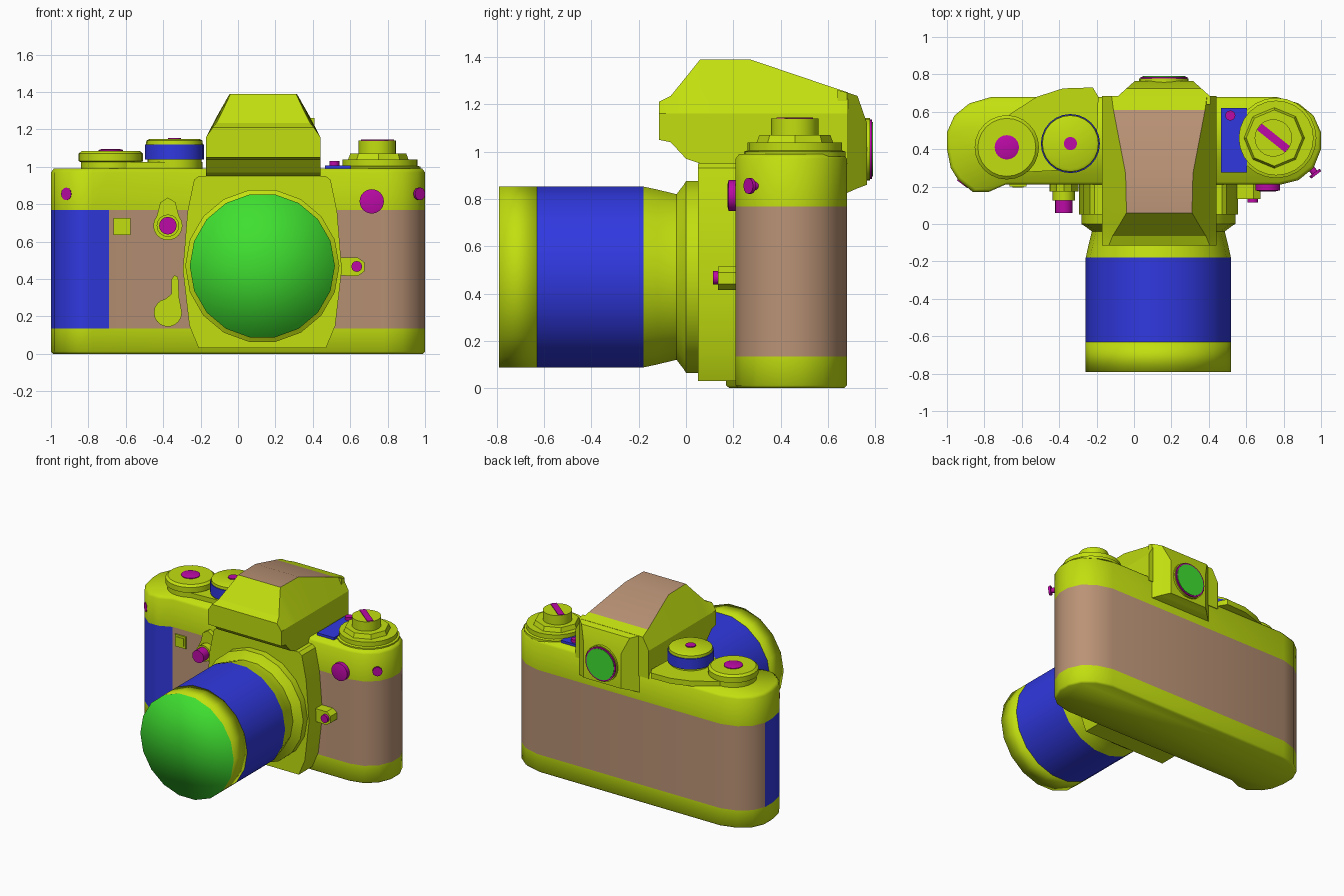
import bpy
import bmesh
from math import pi, cos, sin, radians
from mathutils import Vector

old = bpy.data.objects.get("Cube")
if old:
    bpy.data.objects.remove(old, do_unlink=True)


def material(name, rgb):
    m = bpy.data.materials.new(name)
    m.use_nodes = True
    colour = (*rgb, 1)
    m.diffuse_color = colour
    m.node_tree.nodes["Principled BSDF"].inputs["Base Color"].default_value = colour
    return m


LIME = material("lime metal", (0.54, 0.74, 0.005))
BROWN = material("brown leather", (0.49, 0.29, 0.18))
BLUE = material("blue rubber", (0.03, 0.04, 0.74))
GREEN = material("green glass", (0.05, 0.74, 0.03))
PINK = material("magenta trim", (0.5, 0.003, 0.38))


def loft(name, rings, mats=(LIME,), rule=None, angle=35):
    """Skin a stack of equal-length rings, cap the ends and colour faces by a rule."""
    bm = bmesh.new()
    rows = [[bm.verts.new(p) for p in ring] for ring in rings]
    n = len(rows[0])
    for a, b in zip(rows, rows[1:]):
        for i in range(n):
            bm.faces.new((a[i], a[(i + 1) % n], b[(i + 1) % n], b[i]))
    bm.faces.new(rows[0])
    bm.faces.new(rows[-1])
    bmesh.ops.recalc_face_normals(bm, faces=bm.faces[:])
    if rule:
        for f in bm.faces:
            f.material_index = rule(f, f.calc_center_median())
    mesh = bpy.data.meshes.new(name)
    bm.to_mesh(mesh)
    bm.free()
    for m in mats:
        mesh.materials.append(m)
    mesh.shade_smooth()
    mesh.set_sharp_from_angle(angle=radians(angle))
    ob = bpy.data.objects.new(name, mesh)
    bpy.context.collection.objects.link(ob)
    return ob


def turned(name, x, other, profile, axis="z", sides=24, mats=(LIME,), rule=None, angle=35):
    """Revolve (radius, position) pairs about an upright or front-to-back axis."""
    rings = []
    for r, t in profile:
        ring = []
        for i in range(sides):
            a = 2 * pi * i / sides
            u, v = x + r * cos(a), other + r * sin(a)
            ring.append((u, v, t) if axis == "z" else (u, t, v))
        rings.append(ring)
    return loft(name, rings, mats, rule, angle)


def plate(name, outline, low, high, axis="z", mat=LIME):
    """Extrude a flat outline along one axis."""
    place = (lambda p, t: (p[0], p[1], t)) if axis == "z" else (lambda p, t: (p[0], t, p[1]))
    return loft(name, [[place(p, t) for p in outline] for t in (low, high)], (mat,))


def box(name, x, y, z, mat=LIME):
    return plate(name, [(x[0], y[0]), (x[1], y[0]), (x[1], y[1]), (x[0], y[1])], *z, mat=mat)


# Body with rounded ends and a bulging hand grip
rear = [(1, 0.49), (0.96, 0.58), (0.88, 0.645), (0.76, 0.68)]
plan = [(-0.69, 0.21), (0.78, 0.21), (0.88, 0.235), (0.96, 0.3), (1, 0.4)] + rear
plan += [(-x, y) for x, y in reversed(rear)]
plan += [(-1, 0.4), (-0.98, 0.3), (-0.94, 0.235), (-0.86, 0.17), (-0.78, 0.17)]


def body_ring(z, inset):
    sx, sy = 1 - inset, 1 - inset * 4
    return [(x * sx, 0.445 + (y - 0.445) * sy, z) for x, y in plan]


def body_colour(face, c):
    if not 0.14 < c.z < 0.76 or abs(face.normal.z) > 0.5:
        return 0
    grip = max(v.co.x for v in face.verts) < -0.68 and c.y < 0.5
    return 2 if grip else 1


levels = [(0, 0.012), (0.012, 0), (0.135, 0), (0.768, 0), (0.97, 0), (0.99, 0.015)]
loft("camera_body", [body_ring(z, i) for z, i in levels], (LIME, BROWN, BLUE), body_colour, 60)

# Lens mount plate and lens barrel
CX, CZ = 0.13, 0.47
side = [(0.34, 0.03), (0.39, 0.15), (0.425, 0.45), (0.4, 0.76), (0.365, 0.93), (0.34, 0.95)]
mount = [(CX + x, z) for x, z in side] + [(CX - x, z) for x, z in reversed(side)]
plate("mount_plate", mount, 0.05, 0.215, "y")
turned("mount_ring", CX, CZ, [(0.355, -0.04), (0.395, -0.01), (0.412, 0.0), (0.412, 0.06)],
       "y", 18)
turned("lens_rear", CX, CZ, [(0.388, -0.18), (0.375, -0.12), (0.355, -0.04), (0.355, 0.02)],
       "y", 18)
turned("lens_grip", CX, CZ, [(0.388, -0.63), (0.388, -0.18)], "y", 18, (BLUE,))
turned("lens_front", CX, CZ, [(0.001, -0.79), (0.388, -0.79), (0.388, -0.63)], "y", 18,
       (LIME, GREEN), lambda f, c: int(c.y < -0.78), 120)

# Viewfinder prism: y, bottom, top, half width of the top
PX = 0.135
stations = [(-0.115, 1.05, 1.21, 0.27), (-0.065, 1.04, 1.235, 0.25), (0.0, 0.97, 1.315, 0.21),
            (0.06, 0.95, 1.39, 0.175), (0.27, 0.95, 1.39, 0.18), (0.61, 0.95, 1.275, 0.245),
            (0.685, 0.95, 1.25, 0.255)]
rings = []
for y, low, top, w in stations:
    half = [(0.305, low), (0.305, 1.16), (w, top)]
    rings.append([(PX + x, y, z) for x, z in half] + [(PX - x, y, z) for x, z in reversed(half)])
loft("prism_housing", rings, (LIME, BROWN),
     lambda f, c: int(f.normal.z > 0.8 and c.z > 1.26 and 0.06 < c.y < 0.61), 20)

# Eyepiece block at the back
EX = 0.16
block = [(0.64, 0.25, 0.82, 1.26), (0.68, 0.25, 0.825, 1.25), (0.725, 0.2, 0.845, 1.235),
         (0.765, 0.155, 0.86, 1.12)]
loft("eyepiece_block", [[(EX - w, y, a), (EX + w, y, a), (EX + w, y, b), (EX - w, y, b)]
                        for y, w, a, b in block], angle=40)
turned("eyepiece_rim", EX, 1.01, [(0.125, 0.74), (0.125, 0.787)], "y", mats=(PINK,))
turned("eyepiece_collar", EX, 1.01, [(0.132, 0.74), (0.132, 0.778)], "y")
turned("eyepiece_glass", EX, 1.01, [(0.115, 0.76), (0.115, 0.79)], "y", mats=(GREEN,))

# Winding lever and the two dials on the grip side
lever = [(-0.8, 0.45), (-0.72, 0.27), (-0.34, 0.29), (-0.2, 0.42), (-0.19, 0.68),
         (-0.22, 0.73), (-0.38, 0.725), (-0.52, 0.68), (-0.66, 0.59)]
plate("winding_lever", lever, 0.985, 1.025)
turned("counter_dial", -0.68, 0.41, [(0.16, 0.98), (0.16, 1.025), (0.172, 1.03), (0.172, 1.07),
                                     (0.155, 1.085)])
turned("shutter_button", -0.68, 0.41, [(0.065, 1.07), (0.065, 1.09), (0.045, 1.096)], mats=(PINK,))
turned("speed_dial_base", -0.34, 0.43, [(0.145, 0.98), (0.145, 1.04)])
turned("speed_dial_grip", -0.34, 0.43, [(0.158, 1.04), (0.158, 1.12)], mats=(BLUE,))
turned("speed_dial_cap", -0.34, 0.43, [(0.152, 1.12), (0.15, 1.14), (0.135, 1.148)])
turned("speed_dial_pin", -0.34, 0.43, [(0.035, 1.14), (0.035, 1.155)], mats=(PINK,))

# Rewind knob with its folding handle
turned("rewind_base", 0.76, 0.46, [(0.215, 0.98), (0.215, 1.0), (0.2, 1.005), (0.2, 1.038)])
turned("rewind_step", 0.75, 0.46, [(0.165, 1.03), (0.15, 1.07)], sides=8)
turned("rewind_knob", 0.745, 0.46, [(0.1, 1.06), (0.1, 1.14)])
along = Vector((0.075, -0.06))
across = Vector((0.013, 0.017))
mid = Vector((0.745, 0.46))
handle = [mid + along + across, mid + along - across, mid - along - across, mid - along + across]
plate("rewind_handle", handle, 1.11, 1.145, mat=PINK)

# Sliding selector
box("selector_plate", (0.465, 0.605), (0.275, 0.62), (0.98, 1.008), BLUE)
turned("selector_pin", 0.515, 0.58, [(0.027, 1.0), (0.027, 1.03)], sides=12, mats=(PINK,))

# Strap lugs: a stub and a small ring on each shoulder
for label, x, y, sgn in (("right", -0.91, 0.225, -1), ("left", 0.965, 0.275, 1)):
    out = Vector((sgn * 0.6, -0.8, 0)).normalized()
    flat = Vector((-out.y, out.x, 0))
    hub = Vector((x, y, 0.855))
    rings = []
    for r, t in ((0.018, -0.04), (0.018, 0.0), (0.034, 0.0), (0.034, 0.015)):
        rings.append([hub + out * t + (flat * cos(a) + Vector((0, 0, 1)) * sin(a)) * r
                      for a in (2 * pi * i / 12 for i in range(12))])
    loft(label + "_strap_lug", rings, (PINK,))

# Sockets, buttons and levers on the front
turned("sync_socket", 0.715, 0.815, [(0.045, 0.175), (0.065, 0.18), (0.065, 0.23)], "y",
       mats=(PINK,))
tab = [(0.5, 0.42), (0.64, 0.415), (0.675, 0.44), (0.675, 0.49), (0.64, 0.515), (0.5, 0.515)]
plate("release_tab", tab, 0.135, 0.215, "y")
turned("release_button", 0.635, 0.467, [(0.029, 0.115), (0.029, 0.15)], "y", 12, (PINK,))
drop = [(-0.375 + 0.078 * cos(a), 0.685 + 0.078 * sin(a))
        for a in (radians(140 + 20 * i) for i in range(14))]
plate("preview_lever", drop + [(-0.335, 0.81), (-0.375, 0.835), (-0.415, 0.81)], 0.175, 0.215, "y")
turned("preview_stem", -0.375, 0.685, [(0.06, 0.125), (0.06, 0.2)], "y", 16)
turned("preview_button", -0.375, 0.685, [(0.047, 0.06), (0.047, 0.13)], "y", 16, (PINK,))
timer = [(-0.375 + 0.075 * cos(a), 0.22 + 0.075 * sin(a))
         for a in (radians(100 + 20 * i) for i in range(15))]
plate("timer_lever", timer + [(-0.315, 0.3), (-0.32, 0.41), (-0.34, 0.42), (-0.355, 0.4),
                              (-0.355, 0.32)], 0.18, 0.215, "y")
box("sensor_frame", (-0.665, -0.575), (0.2, 0.22), (0.635, 0.725))
box("sensor_window", (-0.65, -0.59), (0.196, 0.21), (0.65, 0.71))
